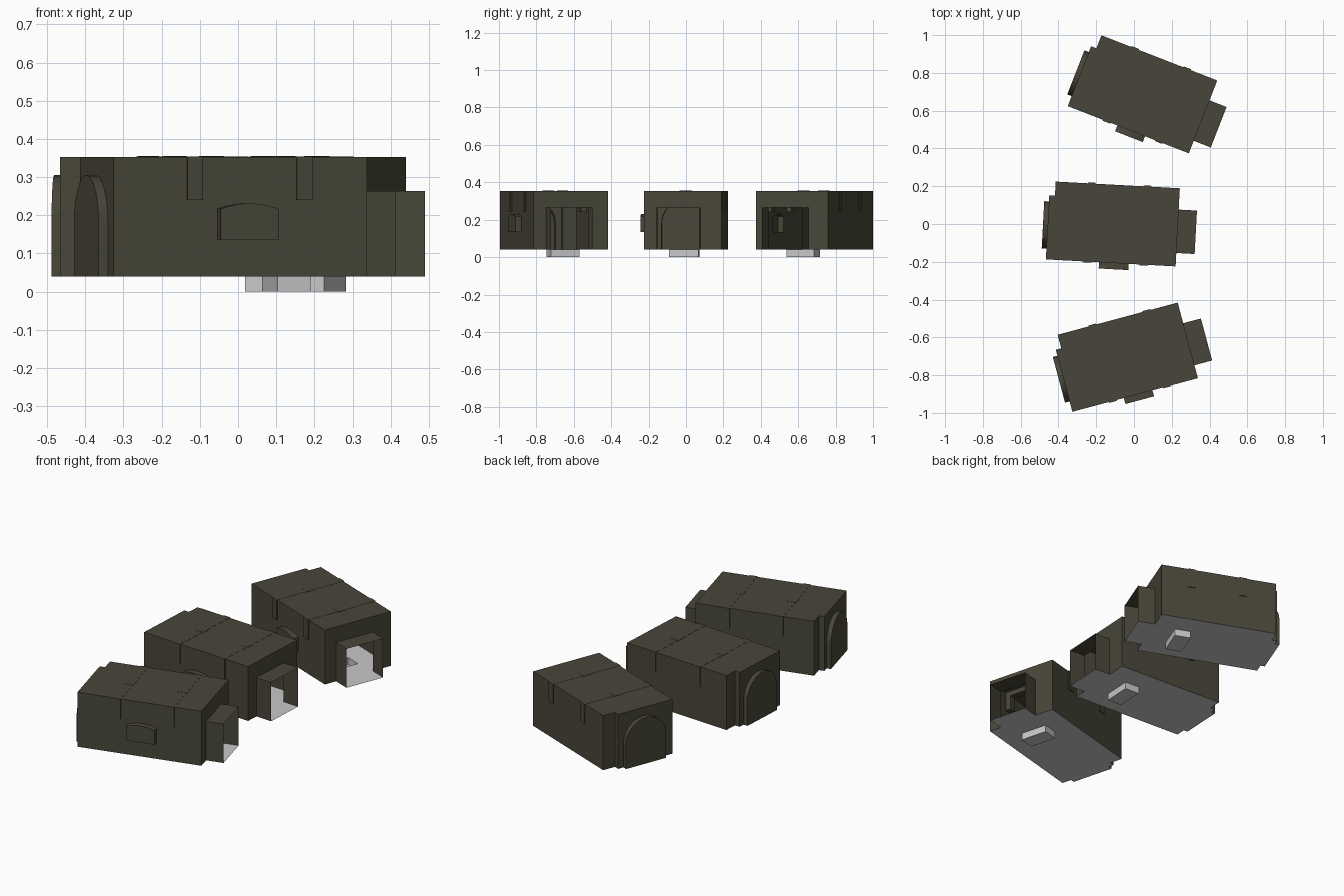
import bpy, bmesh, math
from mathutils import Matrix, Vector

if "Cube" in bpy.data.objects:
    bpy.data.objects.remove(bpy.data.objects["Cube"])

FLOOR, ROOF = 0.04, 0.353
HX, HY = 0.344, 0.207            # half length and half width of a room


def material(name, rgb):
    m = bpy.data.materials.new(name)
    m.diffuse_color = (*rgb, 1)
    m.use_nodes = True
    m.node_tree.nodes["Principled BSDF"].inputs["Base Color"].default_value = m.diffuse_color
    return m


OLIVE = material("dark_olive_wall", (0.066, 0.062, 0.041))
GREY = material("light_grey_floor", (0.58, 0.58, 0.58))


def finish(bm, name, mat):
    me = bpy.data.meshes.new(name)
    bm.to_mesh(me)
    bm.free()
    me.materials.append(mat)
    return me


def prism(name, pts, offset, mat=OLIVE):
    """Extrude a planar 3D polygon along an offset vector."""
    bm = bmesh.new()
    f = bm.faces.new([bm.verts.new(p) for p in pts])
    r = bmesh.ops.extrude_face_region(bm, geom=[f])
    vs = [g for g in r["geom"] if isinstance(g, bmesh.types.BMVert)]
    bmesh.ops.translate(bm, verts=vs, vec=Vector(offset))
    bmesh.ops.recalc_face_normals(bm, faces=bm.faces[:])
    return finish(bm, name, mat)


def temp(mesh):
    ob = bpy.data.objects.new(mesh.name, mesh)
    bpy.context.scene.collection.objects.link(ob)
    ob.hide_render = True
    return ob


# ---- room shell: solids are joined, then cut open at floor and doorway ----
body = temp(prism("body", [
    (-HX, -HY, -0.02), (HX, -HY, -0.02), (HX, HY, -0.02), (-0.314, HY, -0.02),
    (-0.314, 0.133, -0.02), (-HX, 0.133, -0.02)], (0, 0, ROOF + 0.02)))

# entrance passage
passage = prism("passage", [
    (0.30, -0.136, -0.03), (0.30, 0.094, -0.03),
    (0.30, 0.094, 0.264), (0.30, -0.136, 0.264)], (0.2, 0, 0))

# arched alcove on the end wall
arch = [(-0.369, 0.10, -0.04), (-0.369, -0.15, -0.04)]
arch += [(-0.369, -0.025 - 0.125 * math.cos(math.pi * i / 16),
          0.18 + 0.125 * math.sin(math.pi * i / 16)) for i in range(17)]
alcove = prism("alcove", arch, (0.06, 0, 0))

# shallow arched wall niche
niche_pts = [(0.095, -0.24, 0.135), (-0.062, -0.24, 0.135)]
niche_pts += [(0.0165 + 0.0785 * t, -0.24, 0.217 + 0.014 * (1 - t * t))
              for t in (-1, -0.66, -0.33, 0, 0.33, 0.66, 1)]
niche = prism("niche", niche_pts, (0, 0.06, 0))

helpers = [temp(m) for m in (passage, alcove, niche)]
for h in helpers:
    mod = body.modifiers.new("join", "BOOLEAN")
    mod.operation, mod.solver, mod.object = "UNION", "EXACT", h
bpy.context.view_layer.update()
joined = body.evaluated_get(bpy.context.evaluated_depsgraph_get())
bm = bmesh.new()
bm.from_mesh(joined.data)
for co, no in (((0, 0, FLOOR), (0, 0, 1)), ((0.441, 0, 0), (-1, 0, 0))):
    bmesh.ops.bisect_plane(bm, geom=bm.verts[:] + bm.edges[:] + bm.faces[:], dist=1e-5,
                           plane_co=co, plane_no=no, clear_inner=True)
for f in bm.faces:
    f.material_index = 0
shell = finish(bm, "room_shell", OLIVE)
for h in helpers + [body]:
    bpy.data.objects.remove(h, do_unlink=True)

# ---- floor with a sunken pit ----
outline = [(-HX, -HY), (HX, -HY), (HX, -0.136), (0.441, -0.136), (0.441, 0.094),
           (HX, 0.094), (HX, HY), (-0.314, HY), (-0.314, 0.133), (-HX, 0.133),
           (-HX, 0.10), (-0.369, 0.10), (-0.369, -0.15), (-HX, -0.15)]
pit = [(0.135, -0.079), (0.225, -0.079), (0.225, 0.079), (0.135, 0.079)]
bm = bmesh.new()


def loop(pts, z):
    vs = [bm.verts.new((x, y, z)) for x, y in pts]
    return vs, [bm.edges.new((vs[i - 1], vs[i])) for i in range(len(vs))]


_, outer_edges = loop(outline, FLOOR)
rim, rim_edges = loop(pit, FLOOR)
bmesh.ops.triangle_fill(bm, use_beauty=True, use_dissolve=False,
                        edges=outer_edges + rim_edges, normal=(0, 0, 1))
bottom = [bm.verts.new((x, y, 0)) for x, y in pit]
for i in range(4):
    bm.faces.new((rim[i - 1], rim[i], bottom[i], bottom[i - 1]))
bm.faces.new(bottom)
floor = finish(bm, "floor_and_pit", GREY)

# ---- ceiling ribs whose ends show through the walls and roof ----
ho, hi = HY + 0.005, HY - 0.03
rib = prism("ceiling_rib", [
    (-0.021, -ho, 0.24), (-0.021, -hi, 0.24), (-0.021, -hi, 0.325), (-0.021, hi, 0.325),
    (-0.021, hi, 0.24), (-0.021, ho, 0.24), (-0.021, ho, ROOF + 0.001),
    (-0.021, -ho, ROOF + 0.001)], (0.042, 0, 0))

# keystone block on the middle of each rib
key = prism("keystone", [(-0.026, -0.024, 0.315), (0.026, -0.024, 0.315),
                         (0.026, 0.024, 0.315), (-0.026, 0.024, 0.315)],
            (0, 0, ROOF + 0.002 - 0.315))

# ---- three rooms, each turned a little differently ----
for label, x, y, angle in (("front", -0.0475, -0.705, 15.0),
                           ("middle", -0.112, 0.001, -3.1),
                           ("back", 0.045, 0.692, -21.3)):
    base = Matrix.Translation((x, y, 0)) @ Matrix.Rotation(math.radians(angle), 4, "Z")
    parts = [(shell, 0), (floor, 0)]
    for rx in (-0.123, 0.173):
        parts += [(rib, rx), (key, rx)]
    for mesh, dx in parts:
        ob = bpy.data.objects.new(f"{label}_{mesh.name}", mesh)
        bpy.context.scene.collection.objects.link(ob)
        ob.matrix_world = base @ Matrix.Translation((dx, 0, 0))
